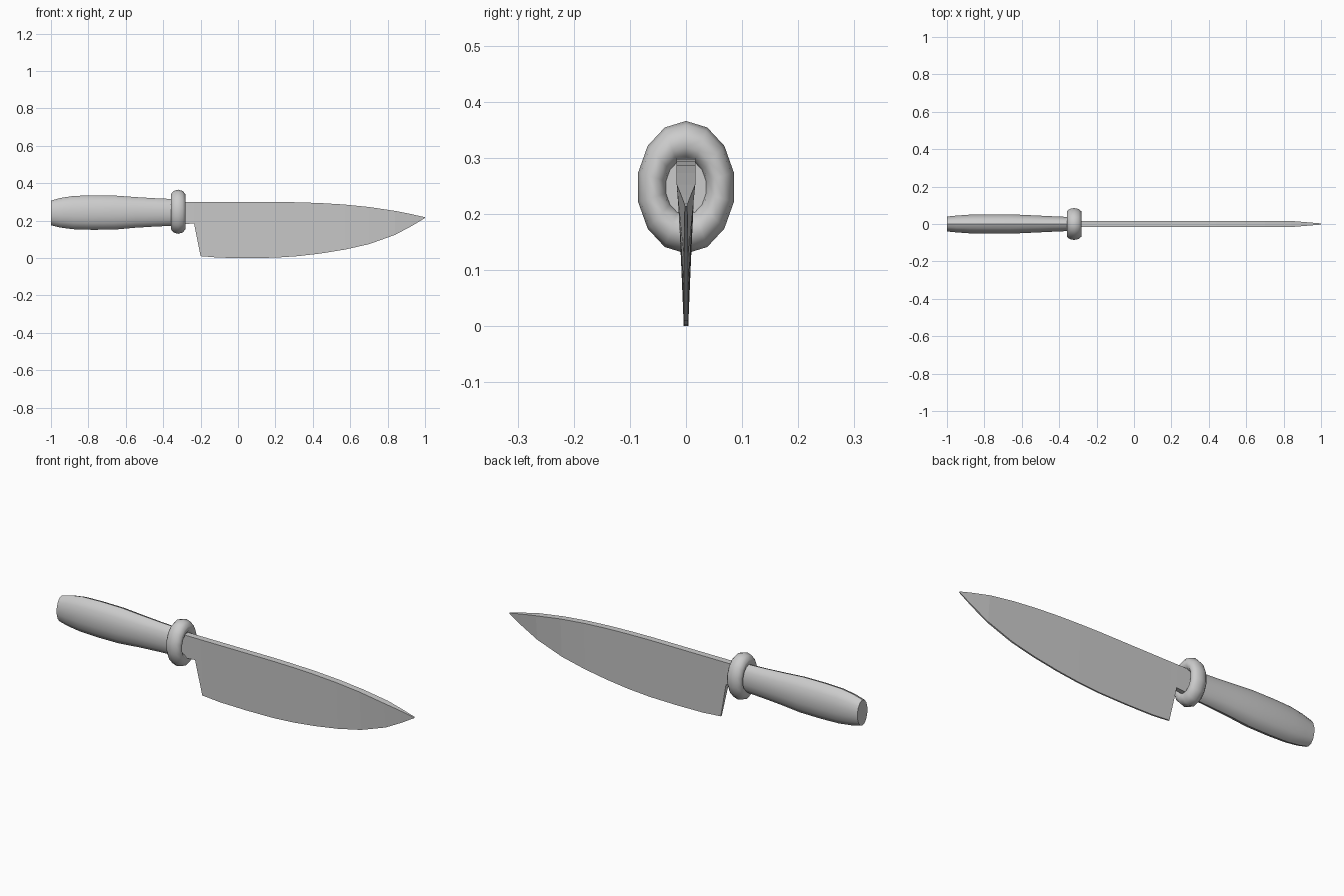
import bpy, bmesh
from math import sin, cos, pi

if "Cube" in bpy.data.objects:
    bpy.data.objects.remove(bpy.data.objects["Cube"])

ZC = 0.2475  # height of the handle axis


def make_object(name, bm, angle=None):
    bmesh.ops.recalc_face_normals(bm, faces=bm.faces)
    mesh = bpy.data.meshes.new(name)
    bm.to_mesh(mesh)
    bm.free()
    obj = bpy.data.objects.new(name, mesh)
    bpy.context.collection.objects.link(obj)
    if angle is not None:
        bpy.ops.object.select_all(action='DESELECT')
        obj.select_set(True)
        bpy.context.view_layer.objects.active = obj
        bpy.ops.object.shade_smooth_by_angle(angle=angle)
    return obj


def bridge(bm, a, b):
    n = len(a)
    for i in range(n):
        j = (i + 1) % n
        bm.faces.new((a[i], a[j], b[j], b[i]))


def ellipse(bm, x, ry, rz, zc=ZC, n=14):
    return [bm.verts.new((x, ry * sin(2 * pi * i / n), zc + rz * cos(2 * pi * i / n)))
            for i in range(n)]


# Handle: lofted oval sections (x, y radius, z radius, centre z)
sections = [(-1.0, 0.041, 0.066, 0.241), (-0.95, 0.046, 0.079, 0.242),
            (-0.88, 0.051, 0.089, 0.243), (-0.78, 0.053, 0.092, 0.243),
            (-0.66, 0.053, 0.091, 0.243), (-0.55, 0.048, 0.082, 0.244),
            (-0.45, 0.043, 0.076, 0.244), (-0.36, 0.039, 0.072, 0.244),
            (-0.31, 0.037, 0.066, 0.246)]
bm = bmesh.new()
rings = [ellipse(bm, *s) for s in sections]
for a, b in zip(rings, rings[1:]):
    bridge(bm, a, b)
bm.faces.new(rings[0])
bm.faces.new(rings[-1])
make_object("handle", bm, 0.7)

# Bolster: oval torus around the front of the handle
bm = bmesh.new()
M = 10
loops = []
for k in range(M):
    t = 2 * pi * (k + 0.5) / M
    r = 0.061 + 0.0265 * sin(t)
    loops.append(ellipse(bm, -0.32 + 0.041 * cos(t), r, r * 1.35))
for k in range(M):
    bridge(bm, loops[k], loops[(k + 1) % M])
make_object("bolster_ring", bm, pi)

# Blade: wedge sections (x, top z, bottom z, spine half width, edge half width)
S = 0.0165
blade = [(-0.31, 0.30, 0.18, S, 0.012), (-0.235, 0.30, 0.185, S, 0.012),
         (-0.20, 0.30, 0.01, S, 0.004), (-0.10, 0.30, 0.002, S, 0.004),
         (0.05, 0.30, 0.0, S, 0.004), (0.20, 0.30, 0.002, S, 0.004),
         (0.32, 0.298, 0.01, S, 0.004), (0.44, 0.294, 0.024, S, 0.004),
         (0.57, 0.286, 0.045, S, 0.004), (0.70, 0.273, 0.074, S, 0.004),
         (0.84, 0.252, 0.124, S, 0.004), (0.93, 0.234, 0.172, 0.009, 0.003),
         (1.0, 0.218, 0.214, 0.003, 0.002)]
bm = bmesh.new()
rings = [[bm.verts.new(p) for p in ((x, -s, t), (x, s, t), (x, e, b), (x, -e, b))]
         for x, t, b, s, e in blade]
for a, b in zip(rings, rings[1:]):
    bridge(bm, a, b)
bm.faces.new(rings[0])
bm.faces.new(rings[-1])
make_object("blade", bm)
